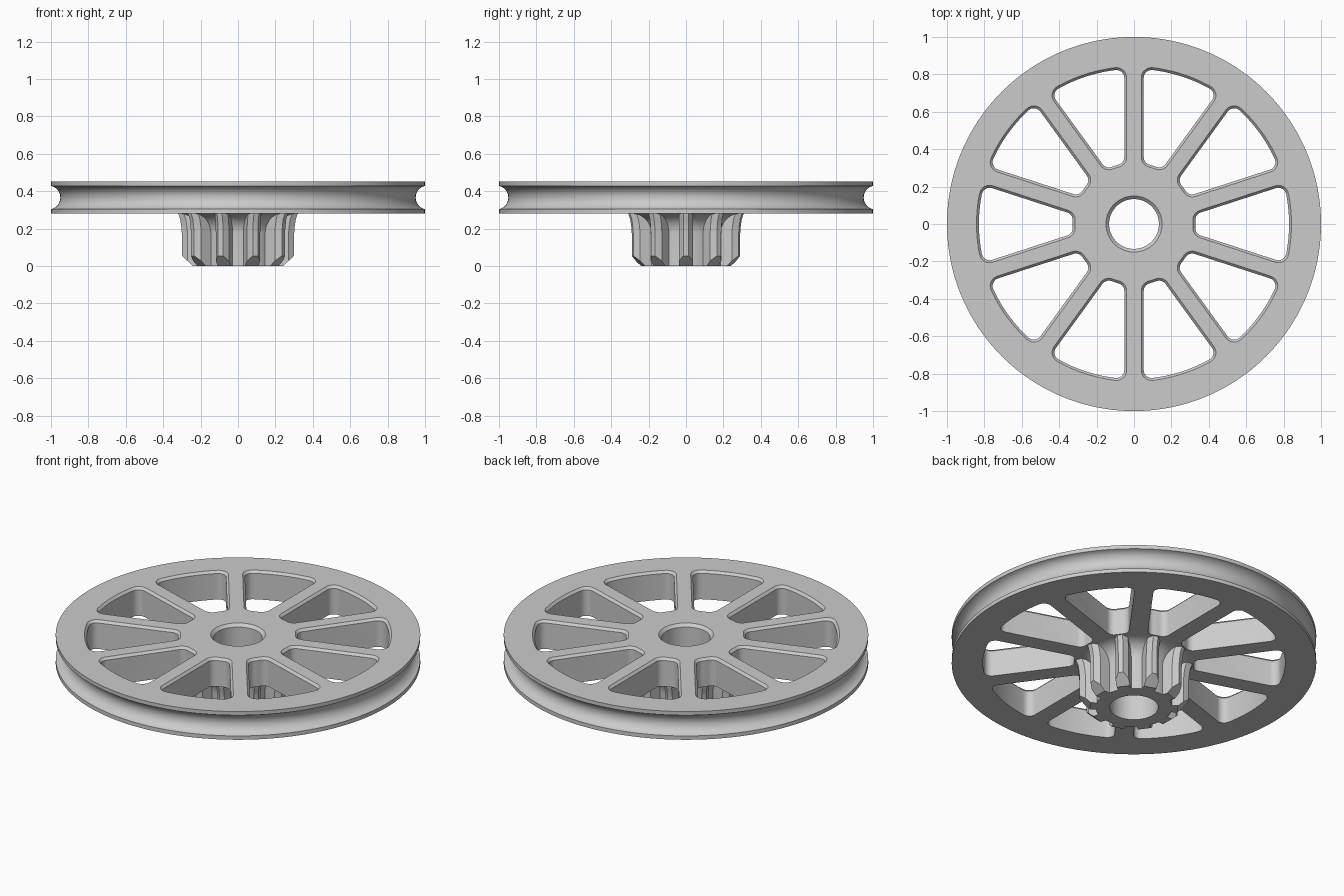
import bpy, bmesh
from math import sin, cos, asin, pi, radians
from mathutils import Matrix, Vector

old = bpy.data.objects.get("Cube")
if old:
    bpy.data.objects.remove(old, do_unlink=True)

COUNT = 10
STEP = 2 * pi / COUNT
TOP, BASE = 0.452, 0.281
BORE, ROOT = 0.133, 0.21

grey = bpy.data.materials.new("plain_grey")
grey.use_nodes = True
colour = (0.6, 0.6, 0.6, 1)
grey.diffuse_color = colour
grey.node_tree.nodes["Principled BSDF"].inputs["Base Color"].default_value = colour


def make_object(name, bm):
    bmesh.ops.recalc_face_normals(bm, faces=bm.faces)
    mesh = bpy.data.meshes.new(name)
    bm.to_mesh(mesh)
    bm.free()
    mesh.materials.append(grey)
    obj = bpy.data.objects.new(name, mesh)
    bpy.context.collection.objects.link(obj)
    return obj


def bridge(bm, a, b):
    for i in range(len(a)):
        j = (i + 1) % len(a)
        bm.faces.new((a[i], a[j], b[j], b[i]))


def loft(bm, sections):
    """Closed solid through matching outlines of 3D points."""
    rings = [[bm.verts.new(p) for p in s] for s in sections]
    for a, b in zip(rings, rings[1:]):
        bridge(bm, a, b)
    bm.faces.new(rings[0])
    bm.faces.new(rings[-1])


def lathe(name, profile, segments):
    bm = bmesh.new()
    rings = []
    for k in range(segments):
        t = 2 * pi * k / segments
        rings.append([bm.verts.new((r * cos(t), r * sin(t), z)) for r, z in profile])
    for k in range(segments):
        bridge(bm, rings[k], rings[(k + 1) % segments])
    return make_object(name, bm)


def repeat_around(bm):
    source = bm.verts[:] + bm.edges[:] + bm.faces[:]
    for k in range(1, COUNT):
        copy = bmesh.ops.duplicate(bm, geom=source)["geom"]
        verts = [g for g in copy if isinstance(g, bmesh.types.BMVert)]
        bmesh.ops.rotate(bm, verts=verts, matrix=Matrix.Rotation(k * STEP, 3, 'Z'))


def finish(obj):
    bpy.ops.object.select_all(action='DESELECT')
    obj.select_set(True)
    bpy.context.view_layer.objects.active = obj
    bpy.ops.object.shade_smooth_by_angle(angle=radians(25))


def arc(cx, cy, r, a, b, n):
    return [(cx + r * cos(a + (b - a) * i / n), cy + r * sin(a + (b - a) * i / n))
            for i in range(n + 1)]


# Wheel body: bored disc with a grooved edge and a flared hub below
fillet = BASE - 0.175
groove_mid = (TOP + BASE) / 2
groove = arc(1.014, groove_mid, 0.064, radians(257), radians(103), 16)
profile = [(BORE, 0), (ROOT, 0)]
profile += arc(ROOT + fillet, 0.175, fillet, pi, pi / 2, 10)
profile += [(1, BASE)] + groove + [(1, TOP), (0.15, TOP), (BORE, TOP - 0.017)]
wheel = lathe("grooved_wheel", profile, 160)


# Openings between the spokes, widened by a bevel at the top
def opening(grow, z):
    inner, outer = 0.328 - grow, 0.829 + grow
    half_spoke, corner = 0.052 - grow, 0.042 + grow
    edge = STEP / 2
    ro, ri = outer - corner, inner + corner
    ao = edge - asin((half_spoke + corner) / ro)
    ai = edge - asin((half_spoke + corner) / ri)
    side = edge + pi / 2
    half = arc(0, 0, outer, 0, ao, 8)[:-1]
    half += arc(ro * cos(ao), ro * sin(ao), corner, ao, side, 7)
    half += arc(ri * cos(ai), ri * sin(ai), corner, side, ai + pi, 7)
    half += arc(0, 0, inner, ai, 0, 3)[1:]
    mirrored = [(x, -y) for x, y in half[-2:0:-1]]
    return [(x, y, z) for x, y in half + mirrored]


bm = bmesh.new()
loft(bm, [opening(0, BASE - 0.08), opening(0, TOP - 0.014),
          opening(0.013, TOP), opening(0.013, TOP + 0.05)])
repeat_around(bm)
cutter = make_object("opening_cutter", bm)
cutter.hide_render = True

cut = wheel.modifiers.new("openings", 'BOOLEAN')
cut.operation = 'DIFFERENCE'
cut.solver = 'EXACT'
cut.object = cutter
bpy.context.view_layer.objects.active = wheel
bpy.ops.object.modifier_apply(modifier=cut.name)
bpy.data.objects.remove(cutter, do_unlink=True)
finish(wheel)


# Hub teeth: narrowed tips, flared into the disc and cut back at the bottom
def tooth(r, z):
    half = [(0.2, 0.037), (r - 0.03, 0.037), (r, 0.014)]
    outline = half + [(x, -y) for x, y in reversed(half)]
    return [(x, y, z) for x, y in outline]


bm = bmesh.new()
loft(bm, [tooth(r, z) for r, z in
          [(0.3, 0), (0.3, 0.17), (0.303, 0.21), (0.309, 0.25), (0.32, BASE), (0.32, 0.3)]])
cut_edges = bmesh.ops.bisect_plane(
    bm, geom=bm.verts[:] + bm.edges[:] + bm.faces[:], clear_outer=True,
    plane_co=Vector((0.24, 0, 0)), plane_no=Vector((0.055, 0, -0.06)))["geom_cut"]
bmesh.ops.holes_fill(bm, edges=[e for e in cut_edges if isinstance(e, bmesh.types.BMEdge)])
repeat_around(bm)
finish(make_object("hub_teeth", bm))
